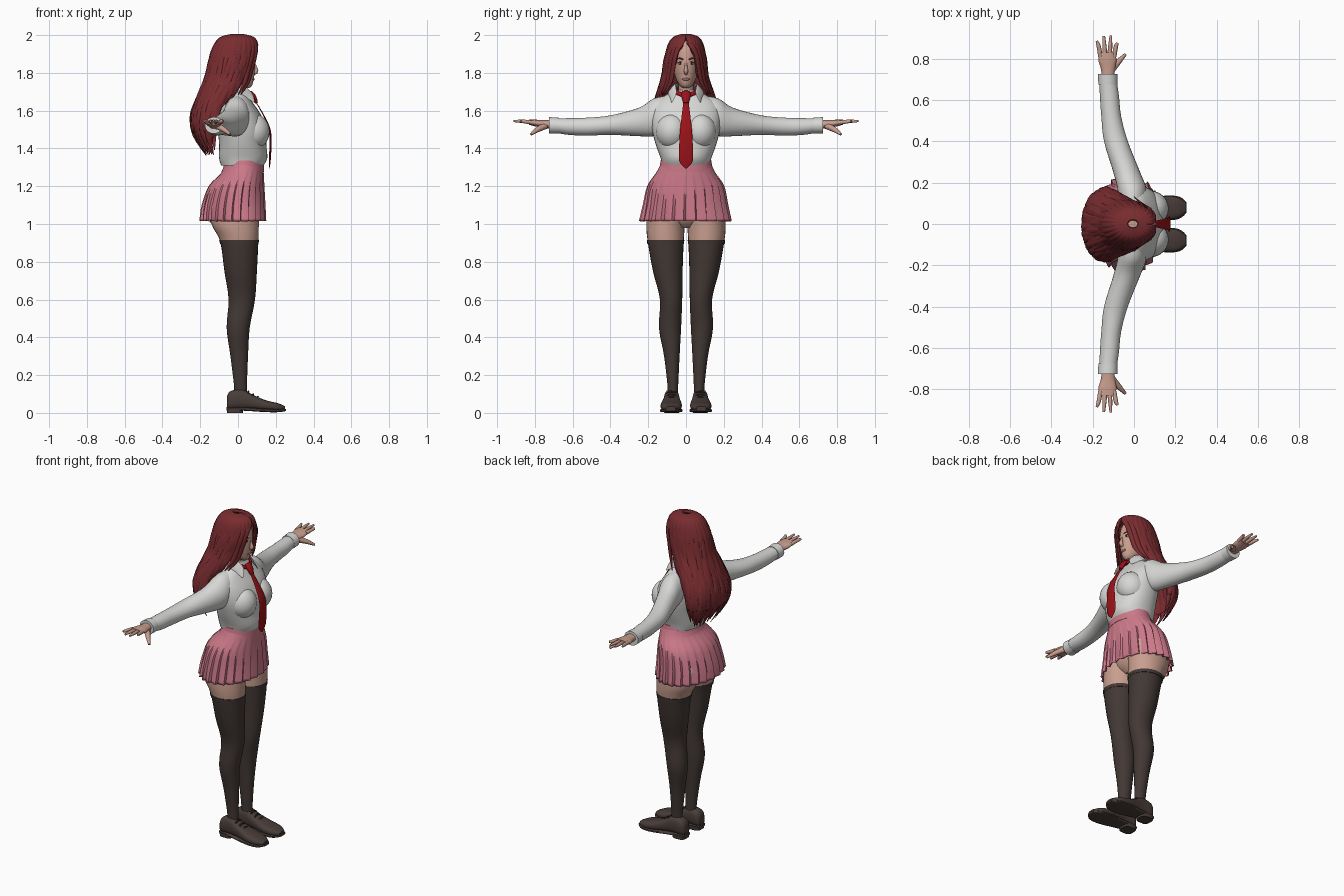
import bpy, bmesh, random
from math import sin, cos, pi, copysign, radians
from mathutils import Vector

cube = bpy.data.objects.get("Cube")
if cube:
    bpy.data.objects.remove(cube, do_unlink=True)
random.seed(4)


def material(name, r, g, b):
    mat = bpy.data.materials.new(name)
    mat.use_nodes = True
    mat.diffuse_color = (r, g, b, 1)
    for node in mat.node_tree.nodes:
        if node.type == 'BSDF_PRINCIPLED':
            node.inputs["Base Color"].default_value = (r, g, b, 1)
            node.inputs["Roughness"].default_value = 0.8
    return mat


skin = material("warm skin", .58, .34, .27)
white = material("shirt white", .68, .68, .67)
pink = material("skirt pink", .6, .19, .25)
sock = material("stocking brown", .055, .04, .035)
leather = material("shoe brown", .065, .046, .04)
red = material("hair red", .19, .025, .029)
crimson = material("tie red", .33, .006, .009)
lip = material("lip rose", .4, .17, .15)
dark = material("dark brown", .03, .015, .012)


def spline(rows, steps=4):
    """Smooth interpolation through key rows."""
    out = []
    last = len(rows) - 1
    for i in range(last):
        a, b, c, d = [Vector(rows[max(0, min(last, i + k))]) for k in (-1, 0, 1, 2)]
        for j in range(steps):
            t = j / steps
            out.append(b + (c - a) * (t / 2) + (a * 2 - b * 5 + c * 4 - d) * (t * t / 2)
                       + (b * 3 - a - c * 3 + d) * (t ** 3 / 2))
    out.append(Vector(rows[last]))
    return out


def finish(name, bm, mats, rule=None, thick=0):
    bmesh.ops.recalc_face_normals(bm, faces=bm.faces)
    for face in bm.faces:
        face.smooth = True
        if rule:
            face.material_index = rule(face.calc_center_median())
    mesh = bpy.data.meshes.new(name)
    bm.to_mesh(mesh)
    bm.free()
    for mat in mats:
        mesh.materials.append(mat)
    mesh.set_sharp_from_angle(angle=radians(40))
    obj = bpy.data.objects.new(name, mesh)
    bpy.context.collection.objects.link(obj)
    if thick:
        solid = obj.modifiers.new("thickness", 'SOLIDIFY')
        solid.thickness = thick
        solid.offset = 0
    return obj


def skin_rings(name, rings, mats, closed=True, caps=True, rule=None, thick=0):
    """Bridge successive rings of points into a surface."""
    bm = bmesh.new()
    loops = [[bm.verts.new(p) for p in ring] for ring in rings]
    n = len(loops[0])
    for lower, upper in zip(loops, loops[1:]):
        for k in range(n if closed else n - 1):
            m = (k + 1) % n
            bm.faces.new((lower[k], lower[m], upper[m], upper[k]))
    if caps:
        bm.faces.new(loops[0])
        bm.faces.new(loops[-1])
    return finish(name, bm, mats, rule, thick)


def loft(name, rows, mats, axis='z', side=1, n=28, power=1.0, steps=4,
         shape=lambda k, t: 1, **options):
    """Rows are: station, then low and high bounds on the two cross axes."""
    rings = []
    for t, a0, a1, b0, b1 in spline(rows, steps):
        ring = []
        for k in range(n):
            c, s = cos(2 * pi * k / n), sin(2 * pi * k / n)
            f = shape(k, t)
            a = (a0 + a1) / 2 + (a1 - a0) / 2 * f * copysign(abs(c) ** power, c)
            b = (b0 + b1) / 2 + (b1 - b0) / 2 * f * copysign(abs(s) ** power, s)
            x, y, z = {'z': (a, b, t), 'y': (a, t, b), 'x': (t, a, b)}[axis]
            ring.append((x, y * side, z))
        rings.append(ring)
    return skin_rings(name, rings, mats, **options)


def sweep(name, points, widths, mat, out=(0, 0, 1), flat=1.0, n=10, steps=4):
    """Tapered strip or tube along a path; 'out' is the thin direction."""
    rows = spline([tuple(p) + (w,) for p, w in zip(points, widths)], steps)
    path = [Vector(r[:3]) for r in rows]
    rings = []
    for i, p in enumerate(path):
        tangent = path[min(i + 1, len(path) - 1)] - path[max(i - 1, 0)]
        across = tangent.cross(Vector(out)).normalized()
        up = across.cross(tangent).normalized()
        w = rows[i][3]
        rings.append([p + across * w * cos(2 * pi * k / n) + up * w * flat * sin(2 * pi * k / n)
                      for k in range(n)])
    return skin_rings(name, rings, [mat])


def ball(name, centre, radii, mat):
    bm = bmesh.new()
    bmesh.ops.create_uvsphere(bm, u_segments=24, v_segments=14, radius=1)
    bmesh.ops.scale(bm, vec=radii, verts=bm.verts)
    bmesh.ops.translate(bm, vec=centre, verts=bm.verts)
    return finish(name, bm, [mat])


# Torso, neck and head
loft("shirt_body", [(1.31, -.09, .135, -.125, .125), (1.35, -.1, .155, -.135, .135),
                    (1.42, -.1, .15, -.16, .16), (1.5, -.105, .15, -.18, .18),
                    (1.58, -.1, .12, -.185, .185), (1.64, -.085, .08, -.165, .165),
                    (1.68, -.07, .055, -.11, .11), (1.71, -.05, .04, -.06, .06)],
     [white], n=40, power=.9)
loft("neck", [(1.64, -.06, .035, -.045, .045), (1.7, -.05, .03, -.04, .04),
              (1.78, -.05, .035, -.042, .042)], [skin])
loft("head", [(1.72, .02, .06, -.016, .016), (1.735, -.02, .075, -.034, .034),
              (1.77, -.07, .084, -.053, .053), (1.82, -.09, .09, -.065, .065),
              (1.88, -.1, .09, -.069, .069), (1.94, -.09, .075, -.064, .064),
              (1.975, -.05, .035, -.035, .035)], [skin], n=36)
loft("pelvis", [(1.3, -.06, .11, -.11, .11), (1.15, -.13, .11, -.18, .18),
                (1.03, -.1, .09, -.13, .13), (.98, -.04, .05, -.04, .04)], [skin])
sweep("nose", [(.086, 0, 1.855), (.093, 0, 1.83), (.096, 0, 1.808), (.084, 0, 1.796)],
      (.005, .008, .012, .008), skin, out=(1, 0, 0))
ball("lips", (.08, 0, 1.766), (.008, .02, .007), lip)

# Skirt: every pleat rises slowly, then steps back
PLEAT = 6
loft("pleated_skirt", [(1.32, -.07, .13, -.13, .13), (1.27, -.085, .133, -.155, .153),
                       (1.2, -.15, .135, -.2, .197), (1.1, -.185, .138, -.22, .215),
                       (1.015, -.195, .14, -.237, .23)],
     [pink], n=24 * PLEAT, caps=False, thick=.006,
     shape=lambda k, t: 1 + .3 * max(0, 1.3 - t) * ((k % PLEAT) / (PLEAT - 1) - .5))
loft("waistband", [(1.275, -.088, .138, -.15, .15), (1.3, -.078, .138, -.14, .14),
                   (1.335, -.072, .137, -.134, .134)], [pink], n=40)

# Tie
sweep("tie_knot", [(.06, 0, 1.695), (.082, 0, 1.675), (.098, 0, 1.64)],
      (.025, .024, .014), crimson, out=(1, 0, 0), flat=.6)
sweep("tie_blade", [(.095, 0, 1.645), (.133, 0, 1.58), (.168, 0, 1.5), (.172, 0, 1.42),
                    (.168, 0, 1.335), (.166, 0, 1.295)],
      (.014, .022, .031, .036, .036, .004), crimson, out=(1, 0, 0), flat=.15)

for label, s in (("left", 1), ("right", -1)):
    # Legs with stockings up to mid thigh
    loft(label + "_leg", [(1.12, -.15, .11, .002, .2), (1, -.14, .11, .006, .21),
                          (.91, -.095, .108, .012, .203), (.75, -.072, .1, .018, .175),
                          (.6, -.05, .09, .02, .138), (.45, -.06, .062, .026, .143),
                          (.3, -.04, .053, .034, .116), (.13, -.02, .047, .042, .097),
                          (.06, -.025, .05, .042, .1)],
         [skin, sock], side=s, rule=lambda c: int(c.z < .91))
    loft(label + "_stocking_band", [(.895, -.095, .109, .01, .205), (.915, -.1, .111, .009, .207)],
         [sock], side=s)
    ball(label + "_buttock", (-.075, s * .09, 1.07), (.09, .1, .1), skin)
    ball(label + "_bust", (.078, s * .075, 1.49), (.09, .086, .095), white)

    # Shoes
    loft(label + "_shoe", [(-.058, .05, .1, .02, .09), (-.04, .037, .113, .02, .115),
                           (.02, .036, .115, .02, .125), (.08, .03, .122, .018, .095),
                           (.15, .022, .134, .012, .066), (.21, .028, .13, .01, .052),
                           (.25, .055, .105, .014, .035)],
         [leather], axis='x', side=s, power=.75)
    loft(label + "_sole", [(-.06, .045, .105, .012, .03), (.02, .034, .118, .012, .03),
                           (.15, .018, .137, .004, .022), (.22, .026, .132, .004, .02),
                           (.255, .055, .105, .01, .022)],
         [leather], axis='x', side=s, power=.5)
    loft(label + "_heel", [(0, -.058, .025, .036, .115), (.025, -.06, .03, .034, .117)],
         [leather], side=s, power=.6)
    for i in range(3):
        x, z = .055 + .025 * i, .113 - .014 * i
        sweep(label + "_lace", [(x, s * .05, z - .01), (x, s * .076, z), (x, s * .102, z - .01)],
              (.004, .005, .004), dark)

    # Arms, cuffs and hands
    loft(label + "_sleeve", [(.09, -.075, .055, 1.49, 1.68), (.17, -.08, .06, 1.465, 1.665),
                             (.25, -.1, .03, 1.465, 1.615), (.4, -.145, -.03, 1.472, 1.575),
                             (.52, -.158, -.062, 1.468, 1.563), (.62, -.165, -.073, 1.472, 1.56),
                             (.7, -.168, -.085, 1.485, 1.56)],
         [white], axis='y', side=s)
    loft(label + "_cuff", [(.675, -.172, -.08, 1.478, 1.563), (.725, -.175, -.08, 1.478, 1.566)],
         [white], axis='y', side=s)
    loft(label + "_palm", [(.69, -.155, -.098, 1.5, 1.55), (.75, -.16, -.092, 1.508, 1.55),
                           (.79, -.172, -.085, 1.515, 1.552), (.83, -.17, -.09, 1.525, 1.552)],
         [skin], axis='y', side=s)
    for i, tip in enumerate((.885, .91, .912, .875)):
        x = -.162 + .022 * i
        spread = -.018 + .012 * i
        sweep(label + "_finger", [(x, s * .81, 1.537), (x + spread / 2, s * .86, 1.543),
                                  (x + spread, s * tip, 1.545)], (.0115, .01, .006), skin)
    sweep(label + "_thumb", [(-.11, s * .745, 1.52), (-.075, s * .785, 1.5),
                             (-.042, s * .82, 1.475)], (.018, .014, .007), skin)

    # Collar and neck loop of the tie
    sweep(label + "_collar", [(-.06, s * .02, 1.73), (-.04, s * .06, 1.728), (.015, s * .075, 1.715),
                              (.06, s * .068, 1.68), (.085, s * .075, 1.645)],
          (.022, .026, .03, .026, .004), white, out=(.5, s * .8, .5), flat=.16)
    sweep(label + "_tie_loop", [(.075, 0, 1.677), (.06, s * .04, 1.692), (.02, s * .068, 1.71)],
          (.01, .012, .01), crimson, out=(1, s * .3, .5), flat=.6)

    # Face
    ball(label + "_eye", (.076, s * .03, 1.85), (.008, .014, .006), white)
    ball(label + "_iris", (.081, s * .03, 1.85), (.005, .006, .006), dark)
    sweep(label + "_lash", [(.083, s * .015, 1.854), (.082, s * .031, 1.858), (.073, s * .046, 1.853)],
          (.001, .003, .001), dark)
    sweep(label + "_brow", [(.087, s * .013, 1.87), (.081, s * .034, 1.877), (.07, s * .05, 1.871)],
          (.003, .004, .001), red)
    ball(label + "_ear", (-.012, s * .07, 1.83), (.018, .012, .03), skin)

# Hair shell: station, bounds, then half angle of the opening at the face
hair_rows = spline([(1.999, -.03, .02, -.02, .02, 0), (1.985, -.085, .075, -.06, .06, 0),
                    (1.955, -.115, .098, -.085, .082, .12), (1.9, -.14, .102, -.102, .096, .42),
                    (1.84, -.152, .09, -.114, .105, .52), (1.78, -.168, .072, -.12, .112, .62),
                    (1.72, -.19, .045, -.14, .128, 1), (1.62, -.23, -.01, -.165, .16, 1.25),
                    (1.52, -.245, -.03, -.175, .165, 1.35), (1.42, -.205, -.06, -.145, .14, 1.4),
                    (1.35, -.16, -.08, -.12, .11, 1.4)], 6)


def on_hair(row, angle, grow=1.0):
    z, x0, x1, y0, y1 = row[:5]
    return ((x0 + x1) / 2 + (x1 - x0) / 2 * grow * cos(angle),
            (y0 + y1) / 2 + (y1 - y0) / 2 * grow * sin(angle), z)


STRANDS = 150
shell = []
for row in hair_rows:
    if row[0] > 1.47:
        gap = row[5]
        angles = [gap + (2 * pi - 2 * gap) * k / STRANDS for k in range(STRANDS + 1)]
        shell.append([on_hair(row, a, 1 + .015 * sin(a * 26)) for a in angles])
skin_rings("hair_shell", shell, [red], closed=False, caps=False, thick=.016)

# Loose locks laid over the shell, ending in points
LOCKS = 38
for i in range(LOCKS):
    angle = 1.05 + (2 * pi - 2.1) * i / (LOCKS - 1)
    beside_face = abs(angle - pi) > 1.75
    end = random.uniform(1.6, 1.66) if beside_face else random.uniform(1.36, 1.46)
    path = []
    for j in range(7):
        z = 1.965 + (end - 1.965) * j / 6
        row = min(hair_rows, key=lambda r: abs(r[0] - z))
        path.append(on_hair(row, angle + random.uniform(-.04, .04), random.uniform(.99, 1.04)))
    sweep("hair_lock", path, (.006, .015, .018, .02, .021, .017, .002), red,
          out=(cos(angle), sin(angle), .2), flat=.45, n=8)

# Parted fringe framing the face
for s in (1, -1):
    for shift in (0, .014):
        sweep("hair_fringe", [(.07 - shift, s * .008 + .012, 1.984 + shift / 3),
                              (.094 - shift, s * (.034 + shift), 1.945),
                              (.088 - shift, s * (.058 + shift), 1.89),
                              (.07 - shift, s * (.07 + shift), 1.82),
                              (.05 - shift, s * (.084 + shift), 1.75),
                              (.015 - shift, s * (.118 + shift), 1.685)],
              (.007, .015, .016, .016, .014, .002), red, out=(.7, s * .7, .1), flat=.5)
